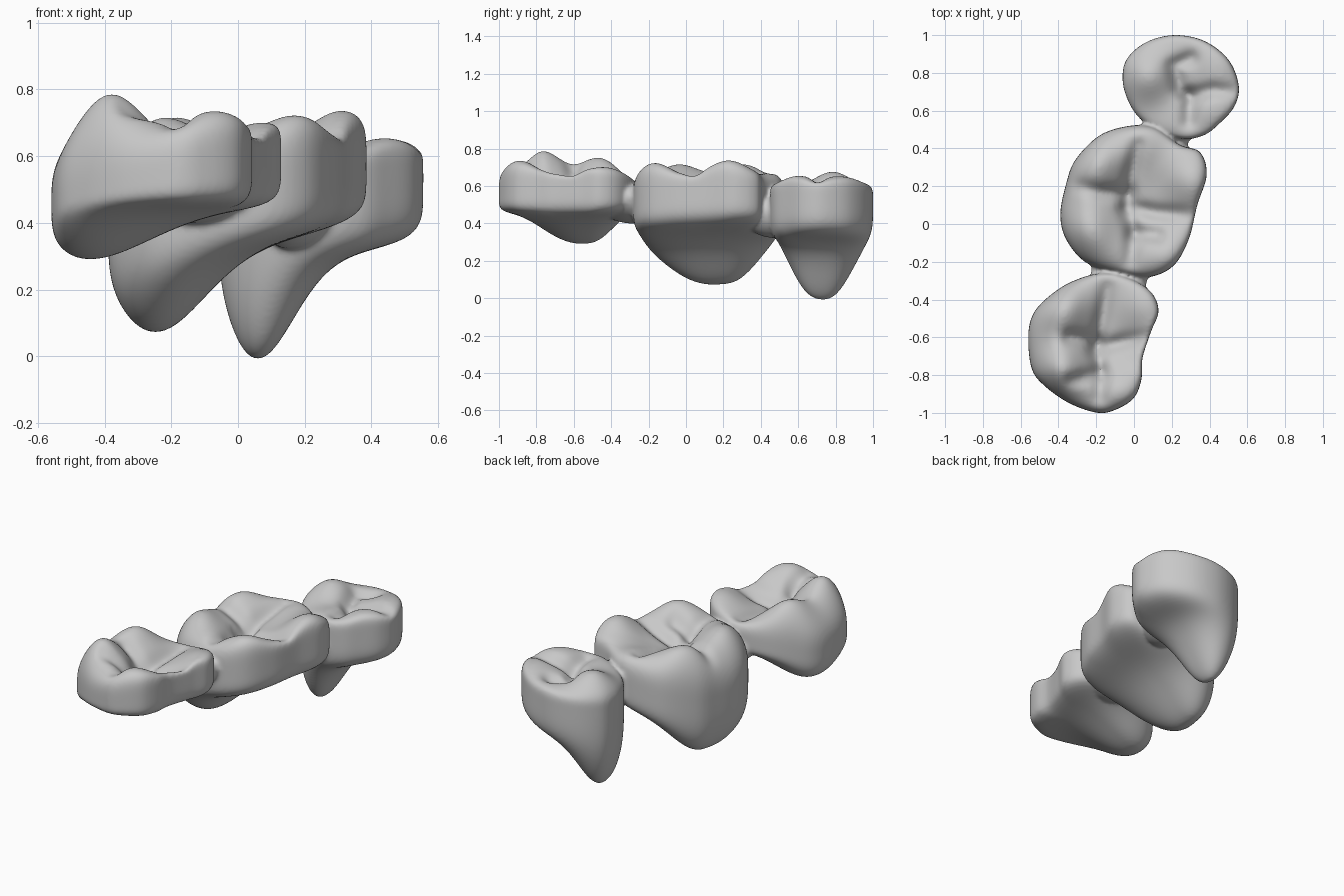
import bpy
import bmesh
import math
from mathutils import Vector

cube = bpy.data.objects.get("Cube")
if cube:
    bpy.data.objects.remove(cube, do_unlink=True)

# One plain grey for the whole bridge
grey = bpy.data.materials.new("plain_grey")
grey.use_nodes = True
colour = (0.58, 0.58, 0.58, 1)
grey.diffuse_color = colour
grey.node_tree.nodes["Principled BSDF"].inputs["Base Color"].default_value = colour

SIDES_PER_POINT = 8
RINGS = 34


def smooth_outline(points):
    """Closed curve passing through the given points."""
    pts = [Vector(p) for p in points]
    n = len(pts)
    result = []
    for i in range(n):
        a, b, c, d = (pts[(i + k - 1) % n] for k in range(4))
        for j in range(SIDES_PER_POINT):
            t = j / SIDES_PER_POINT
            result.append(0.5 * (2 * b + (c - a) * t + (2 * a - 5 * b + 4 * c - d) * t**2
                                 + (3 * b - a - 3 * c + d) * t**3))
    return result


def skin(bm, rings, first, last):
    """Closed skin over a stack of rings, with a point at each end."""
    for a, b in zip(rings, rings[1:]):
        for i in range(len(a)):
            bm.faces.new((a[i - 1], a[i], b[i], b[i - 1]))
    for ring, co in ((rings[0], first), (rings[-1], last)):
        tip = bm.verts.new(co)
        for i in range(len(ring)):
            bm.faces.new((ring[i - 1], ring[i], tip))


def segment_distance(p, a, b):
    a, b = Vector(a), Vector(b)
    t = max(0, min(1, (p - a).dot(b - a) / (b - a).length_squared))
    return (p - a - (b - a) * t).length


def mix(a, b, t):
    return a + (b - a) * t


def tooth(bm, outline, centre, fossa, cusps, grooves, equator, inner, slope, tip, spread):
    """Crown with a chewing surface above and a tapered, one-sided tip below."""
    centre = Vector(centre)
    rim = smooth_outline(outline)

    def top(p, s):
        z = fossa + 0.07 * s**3
        for x, y, h in cusps:
            z += h * math.exp(-(p - Vector((x, y))).length_squared / 0.15**2)
        for path in grooves:
            d = min(segment_distance(p, a, b) for a, b in zip(path, path[1:]))
            z -= 0.045 * (1 - 0.75 * s**3) * math.exp(-(d / 0.042)**2)
        return z

    def bottom(p, s):
        plane = inner[1] - slope * (inner[0] - p.x)
        dx, dy = p.x - tip[0], p.y - tip[1]
        wy = spread[1] if dy < 0 else spread[2]
        g = math.exp(-(dx / spread[0])**2 - abs(dy / wy)**2.5)
        return plane + (tip[2] - plane) * g

    def ring(s, surface, soft, firm):
        verts = []
        for o in rim:
            side = (1 + (o - centre).normalized().x) / 2
            n = mix(soft, firm, side)
            p = centre + (o - centre) * s
            z_mid = mix(equator[0], equator[1], side)
            edge = 1 - (1 - s**n)**(1 / n)
            verts.append(bm.verts.new((p.x, p.y, mix(surface(p, s), z_mid, edge))))
        return verts

    steps = [1 - (1 - k / RINGS)**2.6 for k in range(1, RINGS + 1)]
    upper = [ring(s, top, 2.6, 6) for s in steps]
    lower = [ring(s, bottom, 4.3, 5.5) for s in steps[:-1]]
    skin(bm, upper + lower[::-1], (*centre, top(centre, 0)), (*centre, bottom(centre, 0)))


def connector(bm, start, end, z, half_width, half_height):
    """Rounded oval bar joining two crowns, tilted with their undersides."""
    start, end = Vector(start), Vector(end)
    across = (end - start).normalized()
    across = Vector((across.y, -across.x, 0.25))
    rings = []
    for k in range(17):
        t = k / 16
        size = math.sqrt(1 - 0.9 * (2 * t - 1)**2)
        mid = start.lerp(end, t).to_3d() + Vector((0, 0, z))
        ring = []
        for i in range(40):
            a = math.tau * i / 40
            p = mid + across * math.cos(a) * half_width * size
            p.z += math.sin(a) * half_height * size
            ring.append(bm.verts.new(p))
        rings.append(ring)
    skin(bm, rings, (*start, z), (*end, z))


bm = bmesh.new()

# Front molar
tooth(bm,
      [(-.17, -.26), (-.02, -.29), (.09, -.36), (.13, -.46), (.09, -.57), (.045, -.71),
       (.04, -.82), (0, -.92), (-.09, -.98), (-.19, -1), (-.34, -.95), (-.47, -.86),
       (-.54, -.77), (-.56, -.61), (-.54, -.49), (-.47, -.4), (-.34, -.31)],
      centre=(-.2, -.63), fossa=.6,
      cusps=[(-.39, -.78, .19), (-.38, -.45, .15), (-.06, -.88, .1), (.05, -.45, .07),
             (-.2, -.93, .03), (-.46, -.61, .04)],
      grooves=[[(-.14, -.33), (-.17, -.5), (-.2, -.66), (-.17, -.8), (-.18, -.92)],
               [(-.2, -.66), (-.04, -.62), (.06, -.6)],
               [(-.18, -.79), (-.33, -.83)], [(-.2, -.62), (-.34, -.6)]],
      equator=(.47, .6), inner=(.08, .45), slope=0,
      tip=(-.5, -.53, .275), spread=(.32, .28, .19))

# Middle molar
tooth(bm,
      [(-.02, .52), (.11, .51), (.24, .42), (.35, .38), (.385, .26), (.335, .1), (.29, -.08),
       (.21, -.22), (.08, -.28), (-.1, -.26), (-.26, -.2), (-.36, -.08), (-.39, .05),
       (-.36, .21), (-.31, .34), (-.18, .47)],
      centre=(0, .12), fossa=.6,
      cusps=[(-.21, .32, .12), (-.25, -.04, .12), (.3, .23, .11), (.17, -.17, .1),
             (.03, .43, .05), (-.1, -.18, .04), (-.28, .15, .04)],
      grooves=[[(.02, .42), (-.02, .25), (-.04, .08), (0, -.05), (-.02, -.2)],
               [(-.03, .16), (-.18, .17), (-.3, .2)],
               [(-.03, .09), (.12, .06), (.3, .05)], [(0, -.05), (.12, -.06)]],
      equator=(.42, .57), inner=(.33, .395), slope=.24,
      tip=(-.28, .2, .05), spread=(.21, .37, .24))

# Back premolar
tooth(bm,
      [(.21, 1), (.37, .97), (.5, .87), (.555, .73), (.53, .62), (.45, .53), (.37, .47),
       (.26, .45), (.13, .49), (.03, .56), (-.03, .65), (-.06, .76), (-.04, .87), (.06, .96)],
      centre=(.25, .72), fossa=.53,
      cusps=[(.07, .78, .14), (.43, .82, .08), (.43, .61, .08), (.22, .56, .06),
             (.25, .91, .04)],
      grooves=[[(.3, .88), (.21, .84), (.24, .72), (.3, .66), (.29, .54)],
               [(.3, .68), (.42, .71), (.52, .7)]],
      equator=(.52, .54), inner=(.5, .34), slope=.2,
      tip=(.04, .72, -.03), spread=(.16, .2, .2))

# Bars between the crowns
connector(bm, (-.11, -.46), (-.05, -.1), .5, .15, .095)
connector(bm, (.14, .32), (.23, .62), .43, .11, .105)

# Fuse the crowns and bars into one casting with soft joints
bmesh.ops.recalc_face_normals(bm, faces=bm.faces)
mesh = bpy.data.meshes.new("dental_bridge")
bm.to_mesh(mesh)
bm.free()
mesh.materials.append(grey)
casting = bpy.data.objects.new("dental_bridge", mesh)
bpy.context.collection.objects.link(casting)
fuse = casting.modifiers.new("fuse", 'REMESH')
fuse.mode = 'VOXEL'
fuse.voxel_size = 0.011
fuse.use_smooth_shade = True
soften = casting.modifiers.new("soften", 'SMOOTH')
soften.factor = 0.5
soften.iterations = 5
